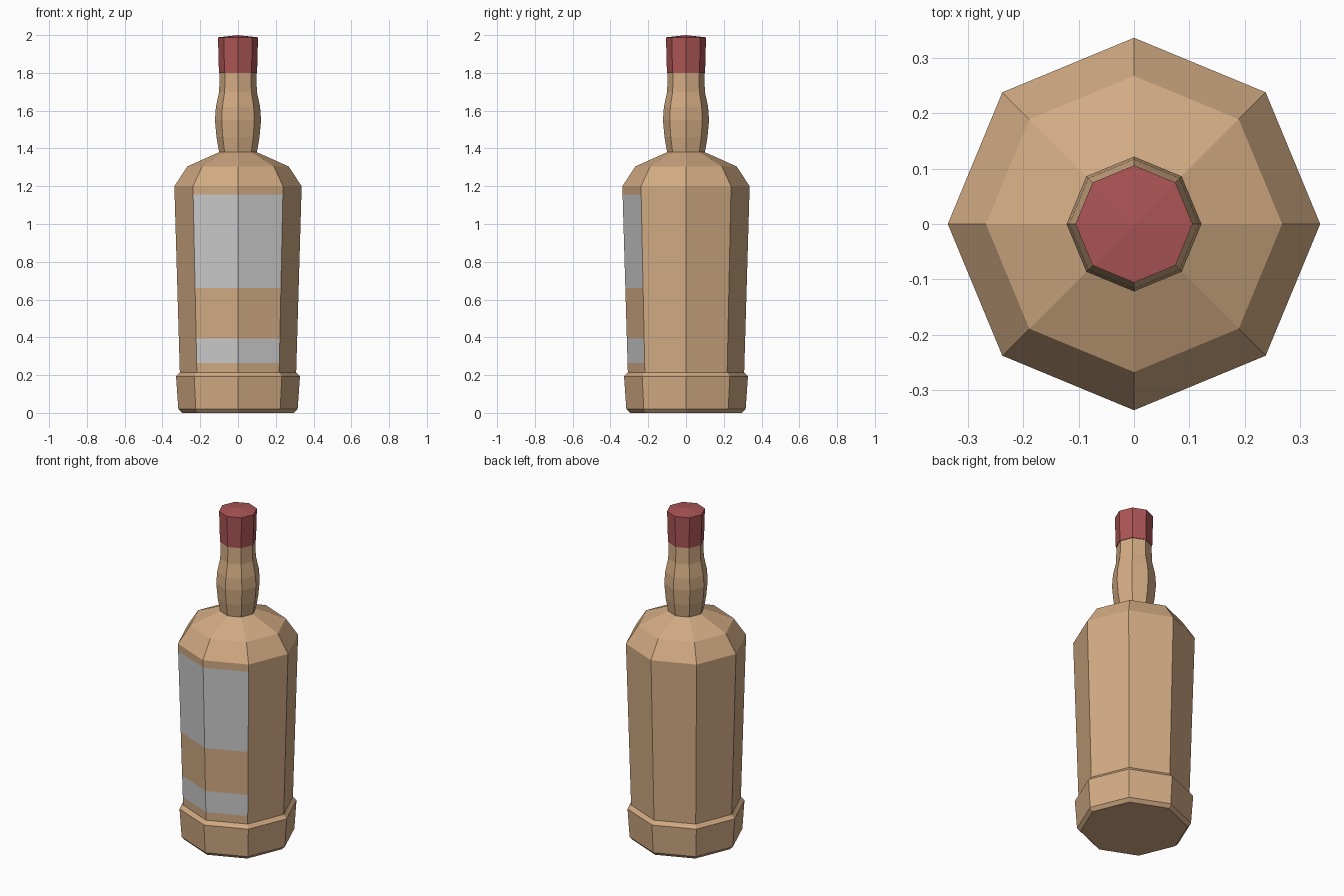
import bpy, bmesh
from math import cos, sin, pi

if "Cube" in bpy.data.objects:
    bpy.data.objects.remove(bpy.data.objects["Cube"])

SIDES = 8
FRONT = {5, 6}   # the two side faces meeting at -y


def material(name, rgb):
    m = bpy.data.materials.new(name)
    m.diffuse_color = (*rgb, 1)
    m.use_nodes = True
    m.node_tree.nodes["Principled BSDF"].inputs["Base Color"].default_value = m.diffuse_color
    return m


def lathe(name, profile, mat=None, keep=lambda band, side: True):
    """Spin (radius, z) points into a flat-faced octagonal shell; radius 0 is a pole."""
    bm = bmesh.new()
    rings = []
    for r, z in profile:
        if r == 0:
            rings.append([bm.verts.new((0, 0, z))] * SIDES)
        else:
            rings.append([bm.verts.new((r * cos(2 * pi * i / SIDES), r * sin(2 * pi * i / SIDES), z))
                          for i in range(SIDES)])
    for b in range(len(rings) - 1):
        for i in range(SIDES):
            if keep(b, i):
                j = (i + 1) % SIDES
                quad = [rings[b][i], rings[b][j], rings[b + 1][j], rings[b + 1][i]]
                bm.faces.new(list(dict.fromkeys(quad)))
    loose = [v for v in bm.verts if not v.link_faces]
    bmesh.ops.delete(bm, geom=loose, context='VERTS')
    me = bpy.data.meshes.new(name)
    bm.to_mesh(me)
    bm.free()
    if mat:
        me.materials.append(mat)
    ob = bpy.data.objects.new(name, me)
    bpy.context.collection.objects.link(ob)
    return ob


def wall(z):
    """Point on the slightly flaring body wall."""
    return (0.308 + (0.337 - 0.308) * (z - 0.215) / (1.2 - 0.215), z)


glass = material("tan_glass", (0.65, 0.41, 0.23))
red = material("red_cap", (0.41, 0.09, 0.09))

# Bottle: base band, body, shoulder and bulged neck, open where the labels sit
LABELS = {"lower_label": (0.265, 0.395), "main_label": (0.66, 1.155)}
bottle = [(0, 0), (0.297, 0), (0.316, 0.02), (0.328, 0.193), wall(0.215)]
label_bands = set()
for lo, hi in LABELS.values():
    label_bands.add(len(bottle))
    bottle += [wall(lo), wall(hi)]
bottle += [wall(1.2), (0.268, 1.305), (0.10, 1.38), (0.114, 1.46), (0.122, 1.55),
           (0.117, 1.62), (0.10, 1.7), (0.097, 1.8)]
lathe("bottle", bottle, glass, lambda b, i: not (b in label_bands and i in FRONT))

# Labels: flush panels on the two front faces
for name, (lo, hi) in LABELS.items():
    lathe(name, [wall(lo), wall(hi)], keep=lambda b, i: i in FRONT)

# Cap: slightly flared with a shallow domed top
lathe("cap", [(0.097, 1.8), (0.101, 1.8), (0.106, 1.988), (0, 2.0)], red)
